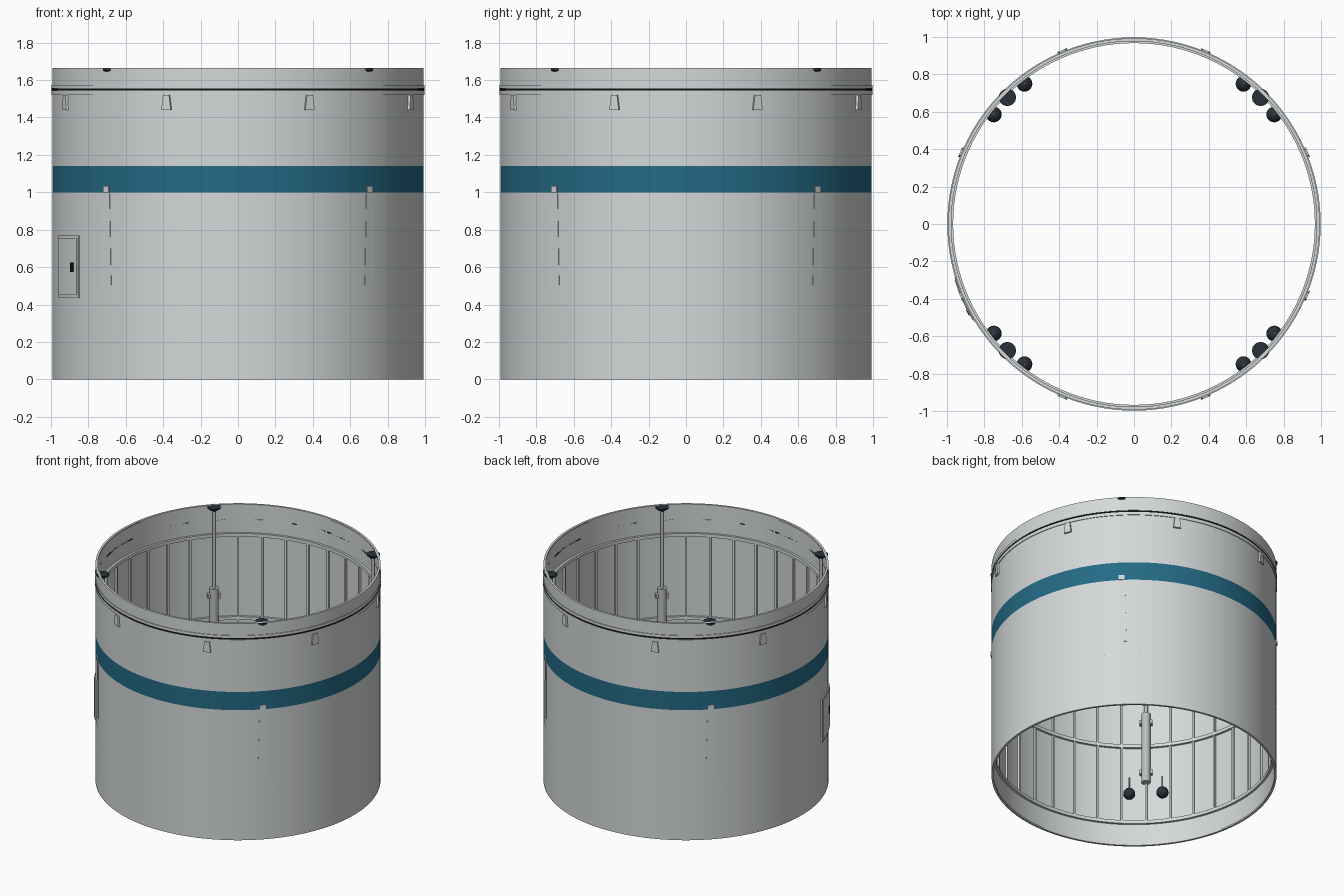
import bpy, bmesh, math
from mathutils import Matrix, Vector

cube = bpy.data.objects.get("Cube")
if cube:
    bpy.data.objects.remove(cube, do_unlink=True)


def material(name, rgb):
    m = bpy.data.materials.new(name)
    m.use_nodes = True
    m.diffuse_color = (*rgb, 1)
    m.node_tree.nodes["Principled BSDF"].inputs["Base Color"].default_value = (*rgb, 1)
    return m


GREY = material("pale grey", (0.66, 0.69, 0.69))
METAL = material("metal grey", (0.5, 0.52, 0.53))
TEAL = material("teal", (0.017, 0.145, 0.235))
DARK = material("dark slate", (0.022, 0.03, 0.038))
BLACK = material("black", (0.006, 0.006, 0.007))

R = 0.993          # outer wall radius
SKIN = 0.984       # inner wall radius
TOP = 1.665
CORNERS = [45, 135, 225, 315]


def finish(name, bm, *mats):
    bmesh.ops.recalc_face_normals(bm, faces=bm.faces)
    mesh = bpy.data.meshes.new(name)
    bm.to_mesh(mesh)
    bm.free()
    for m in mats:
        mesh.materials.append(m)
    ob = bpy.data.objects.new(name, mesh)
    bpy.context.collection.objects.link(ob)
    bpy.ops.object.select_all(action="DESELECT")
    ob.select_set(True)
    bpy.context.view_layer.objects.active = ob
    bpy.ops.object.shade_smooth_by_angle(angle=math.radians(30))
    return ob


def sweep(bm, profile, start=0, end=360, steps=120):
    """Turn a closed (radius, height) profile about z, capping partial arcs."""
    full = end - start == 360
    loops = []
    for i in range(steps if full else steps + 1):
        a = math.radians(start + (end - start) * i / steps)
        loops.append([bm.verts.new((r * math.cos(a), r * math.sin(a), z)) for r, z in profile])
    n = len(profile)
    for i in range(steps):
        p, q = loops[i], loops[(i + 1) % len(loops)]
        for j in range(n):
            k = (j + 1) % n
            bm.faces.new((p[j], q[j], q[k], p[k]))
    if not full:
        bm.faces.new(loops[0])
        bm.faces.new(loops[-1])


def band(r0, r1, z0, z1):
    return [(r0, z0), (r1, z0), (r1, z1), (r0, z1)]


def radial_box(bm, angle, r0, r1, z0, z1, w0, w1=None):
    """Block facing outward at an angle; w0 and w1 are bottom and top widths."""
    w1 = w0 if w1 is None else w1
    made = bmesh.ops.create_cube(bm, size=1)["verts"]
    for v in made:
        v.co = Vector((r1 if v.co.x > 0 else r0,
                       v.co.y * (w1 if v.co.z > 0 else w0),
                       z1 if v.co.z > 0 else z0))
    bmesh.ops.rotate(bm, verts=made, matrix=Matrix.Rotation(math.radians(angle), 3, "Z"))


def post(bm, angle, r, z0, z1, rad0, rad1=None, sides=20):
    a = math.radians(angle)
    at = Matrix.Translation((r * math.cos(a), r * math.sin(a), (z0 + z1) / 2))
    bmesh.ops.create_cone(bm, cap_ends=True, segments=sides, radius1=rad0,
                          radius2=rad0 if rad1 is None else rad1, depth=z1 - z0, matrix=at)


# Outer shell with the painted band
bm = bmesh.new()
sweep(bm, [(SKIN, 0), (R, 0), (R, 1.0), (R, 1.14), (R, TOP), (SKIN, TOP)])
for f in bm.faces:
    c = f.calc_center_median()
    f.material_index = int(1.0 < c.z < 1.14 and c.xy.length > (R + SKIN) / 2)
finish("shell", bm, GREY, TEAL)

# Separation collar: two lips with a black joint between
bm = bmesh.new()
sweep(bm, band(SKIN, 0.998, 1.52, 1.543))
sweep(bm, band(SKIN, 0.998, 1.556, 1.575))
finish("separation_collar", bm, GREY)
bm = bmesh.new()
sweep(bm, band(SKIN, 0.996, 1.543, 1.556))
finish("collar_joint", bm, BLACK)

# Inner frames, end lips and stringers
bm = bmesh.new()
for z in (0.17, 0.78, 1.42):
    sweep(bm, band(0.967, SKIN + 0.003, z, z + 0.025))
for z in (0.0, TOP - 0.012):
    sweep(bm, band(0.977, SKIN + 0.003, z, z + 0.012))
finish("inner_frames", bm, GREY)
bm = bmesh.new()
for i in range(36):
    radial_box(bm, 5 + 10 * i, 0.97, SKIN + 0.003, 0.18, 1.43, 0.014)
finish("stringers", bm, GREY)

# Tapered latch covers below the collar
bm = bmesh.new()
for i in range(8):
    radial_box(bm, 22.5 + 45 * i, 0.985, 1.006, 1.44, 1.52, 0.055, 0.035)
finish("latch_covers", bm, GREY)

# Nearly flush tapered covers outside each pusher, with a top block
bm = bmesh.new()
for a in CORNERS:
    radial_box(bm, a, 0.985, 0.9945, 0.505, 1.0, 0.07, 0.045)
    radial_box(bm, a, 0.985, 1.001, 1.0, 1.035, 0.04)
finish("pusher_covers", bm, GREY)

# Pushers: cylinder, rod and brackets
bm = bmesh.new()
for a in CORNERS:
    post(bm, a, 0.955, 0.49, 1.04, 0.031)
    post(bm, a, 0.955, 1.04, 1.64, 0.013)
    for z in (0.56, 0.96):
        radial_box(bm, a, 0.945, SKIN + 0.003, z, z + 0.03, 0.09)
finish("pushers", bm, METAL)

# Pusher pads on the rods
bm = bmesh.new()
for a in CORNERS:
    post(bm, a, 0.957, 1.635, 1.652, 0.022, 0.046)
    post(bm, a, 0.957, 1.652, 1.663, 0.046)
finish("pusher_pads", bm, DARK)

# Pressure bottles beside each pusher, with feed pipes
bottles, pipes = bmesh.new(), bmesh.new()
for a in CORNERS:
    for side in (-7, 7):
        t = math.radians(a + side)
        at = Matrix.Translation((0.951 * math.cos(t), 0.951 * math.sin(t), 0.4))
        bmesh.ops.create_uvsphere(bottles, u_segments=20, v_segments=12, radius=0.042, matrix=at)
        post(pipes, a + side, 0.951, 0.43, 0.53, 0.005, sides=8)
finish("pressure_bottles", bottles, DARK)
finish("feed_pipes", pipes, METAL)

# Access hatch: frame, panel and handle
bm = bmesh.new()
sweep(bm, band(0.985, 1.001, 0.435, 0.77), 196.5, 211.5, 8)
sweep(bm, band(0.985, 1.005, 0.45, 0.755), 197.3, 210.7, 8)
finish("access_hatch", bm, GREY)
bm = bmesh.new()
radial_box(bm, 208, 0.995, 1.009, 0.575, 0.625, 0.035)
finish("hatch_handle", bm, BLACK)
